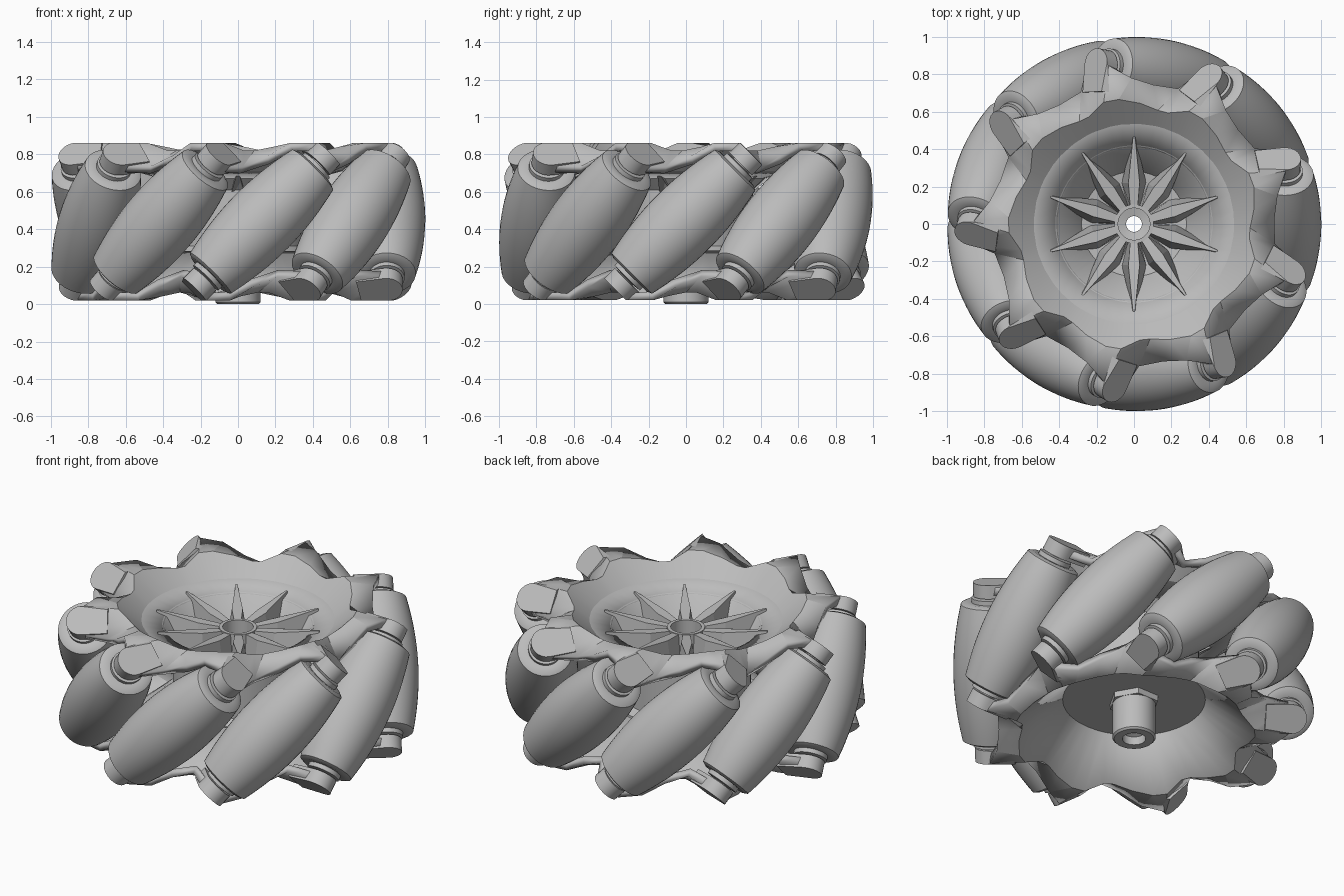
import bpy, bmesh
from math import radians, sin, cos, pi, sqrt
from mathutils import Matrix, Vector

if "Cube" in bpy.data.objects:
    bpy.data.objects.remove(bpy.data.objects["Cube"])

grey = bpy.data.materials.new("plain_grey")
grey.use_nodes = True
COLOR = (0.5, 0.5, 0.5, 1)
grey.diffuse_color = COLOR
grey.node_tree.nodes["Principled BSDF"].inputs["Base Color"].default_value = COLOR

COUNT = 9            # rollers
STEP = 2 * pi / COUNT
FIRST = radians(-81)  # angle of the first roller
MID = 0.44           # height of the wheel's middle
TOP = 0.86           # height of the flat upper face
AXLE = 0.8           # distance from wheel axis to roller axis


def finish(name, bm, matrix=None, smooth=30, fix=True):
    if fix:
        bmesh.ops.recalc_face_normals(bm, faces=bm.faces)
    mesh = bpy.data.meshes.new(name)
    bm.to_mesh(mesh)
    bm.free()
    mesh.materials.append(grey)
    ob = bpy.data.objects.new(name, mesh)
    bpy.context.collection.objects.link(ob)
    if matrix:
        ob.matrix_world = matrix
    if smooth:
        bpy.ops.object.select_all(action='DESELECT')
        ob.select_set(True)
        bpy.context.view_layer.objects.active = ob
        bpy.ops.object.shade_smooth_by_angle(angle=radians(smooth))
    return ob


def prism(bm, low, high):
    """Close two matching outlines into a solid."""
    a, b = [[bm.verts.new(p) for p in ring] for ring in (low, high)]
    bm.faces.new(a)
    bm.faces.new(b)
    for i in range(len(a)):
        j = (i + 1) % len(a)
        bm.faces.new((a[i], a[j], b[j], b[i]))


def lathe(bm, profile, sides=48, closed=False):
    """Spin (radius, height) points around z."""
    rings = [[bm.verts.new((r * cos(2 * pi * i / sides), r * sin(2 * pi * i / sides), z))
              for i in range(sides)] for r, z in profile]
    pairs = list(zip(rings, rings[1:]))
    if closed:
        pairs.append((rings[-1], rings[0]))
    for a, b in pairs:
        for i in range(sides):
            j = (i + 1) % sides
            bm.faces.new((a[i], a[j], b[j], b[i]))
    if not closed:
        bm.faces.new(rings[0])
        bm.faces.new(rings[-1])


def roller_frame(k):
    """Local z runs along the slanted roller axis, local x points outward."""
    a = FIRST + k * STEP
    out = Vector((cos(a), sin(a), 0))
    axis = Vector((-sin(a), cos(a), 1)).normalized()
    side = axis.cross(out)
    m = Matrix((out, side, axis)).transposed().to_4x4()
    m.translation = out * AXLE + Vector((0, 0, MID))
    return m


# Barrel rollers whose outline stays on the wheel's outer circle
HALF = 0.39
barrel = [(1 - sqrt(AXLE ** 2 + s * s / 2), s)
          for s in [HALF * (i / 8 - 1) for i in range(17)]]
end = barrel[0][0]
outline = ([(0.05, -0.46), (0.05, -0.43), (0.095, -0.425), (0.095, -0.4),
            (end - 0.025, -HALF - 0.012)] + barrel +
           [(end - 0.025, HALF + 0.012), (0.095, 0.4), (0.095, 0.425),
            (0.05, 0.43), (0.05, 0.46)])
for k in range(COUNT):
    bm = bmesh.new()
    lathe(bm, outline, 40)
    finish(f"roller_{k + 1}", bm, roller_frame(k))

# Rounded lugs that hold both ends of each roller, trimmed flush with the flat faces
arc = [(0.085 * cos(radians(t)), 0.085 * sin(radians(t))) for t in range(-90, 91, 15)]
plan = [(-0.15, -0.085)] + arc + [(-0.15, 0.085)]
for k in range(COUNT):
    for label, sign in (("top", 1), ("bottom", -1)):
        bm = bmesh.new()
        prism(bm, *[[(x, y, sign * s) for x, y in plan] for s in (0.435, 0.513)])
        bm.transform(roller_frame(k) @ Matrix.Rotation(sign * radians(10), 4, 'Z'))
        limit = MID + sign * (TOP - MID)
        cut = bmesh.ops.bisect_plane(bm, geom=bm.verts[:] + bm.edges[:] + bm.faces[:],
                                     plane_co=(0, 0, limit), plane_no=(0, 0, sign),
                                     clear_outer=True)["geom_cut"]
        bmesh.ops.holes_fill(bm, edges=[e for e in cut if isinstance(e, bmesh.types.BMEdge)])
        finish(f"{label}_lug_{k + 1}", bm)

# One tooth of the flange, counted from a roller:
# outer angle, outer radius, outer height, inner angle, inner radius
TOOTH = [(12, 0.78, TOP, 18, 0.67), (20, 0.855, TOP, 25, 0.67),
         (27.7, 0.88, 0.738, 34, 0.62), (33, 0.76, 0.735, 39, 0.62),
         (43, 0.75, 0.79, 48, 0.645)]


def flange(name, sign, dish):
    """Saw-toothed rim around a conical dish, given as (radius, height) rings."""
    bm = bmesh.new()
    r0, z0 = dish[-1]
    columns = []
    for k in range(COUNT):
        for u, r, z, v, edge in TOOTH:
            rim = z0 + (edge - r0) / (0.67 - r0) * (TOP - z0)
            points = [(v, *ring) for ring in dish] + [(v, edge, rim), (u, r, z)]
            column = []
            for deg, q, h in points:
                a = FIRST + sign * (k * STEP + radians(deg))
                column.append(bm.verts.new((q * cos(a), q * sin(a), MID + sign * (h - MID))))
            columns.append(column)
    for i, a in enumerate(columns):
        b = columns[(i + 1) % len(columns)]
        for j in range(len(a) - 1):
            bm.faces.new((a[j], a[j + 1], b[j + 1], b[j]))
    ob = finish(name, bm, smooth=16, fix=False)
    mod = ob.modifiers.new("thickness", 'SOLIDIFY')
    mod.thickness = 0.045
    mod.offset = -1


flange("top_flange", 1, [(0.41, 0.715), (0.535, 0.75)])
flange("bottom_flange", -1, [(0.395, 0.63)])

# Central drum with a dished well on top
bm = bmesh.new()
lathe(bm, [(0.09, 0.25), (0.40, 0.25), (0.40, 0.28), (0.36, 0.31), (0.36, 0.61), (0.42, 0.67),
           (0.42, 0.72), (0.405, 0.71), (0.28, 0.51), (0.09, 0.48)], 54, True)
finish("drum", bm)

# Hollow hub through the middle
bm = bmesh.new()
lathe(bm, [(0.065, 0), (0.11, 0), (0.12, 0.01), (0.12, 0.3), (0.105, 0.4), (0.105, 0.705),
           (0.085, 0.705), (0.085, 0.6), (0.042, 0.59), (0.042, 0.06), (0.065, 0.05)], 36, True)
finish("hub", bm)

# Six-sided collar at the foot of the hub
bm = bmesh.new()
lathe(bm, [(0.1, 0.215), (0.14, 0.215), (0.14, 0.27), (0.1, 0.27)], 6, True)
finish("hub_collar", bm, smooth=0)


def diamond(stations):
    """Mirror (distance, half width, height) points into a closed outline."""
    return [(x, -w, z) for x, w, z in stations] + [(x, w, z) for x, w, z in stations[::-1]]


# Faceted spokes rising from the well to a thin ridge
for k in range(10):
    bm = bmesh.new()
    prism(bm, diamond([(0.08, 0.03, 0.47), (0.22, 0.065, 0.49), (0.47, 0.008, 0.69)]),
          diamond([(0.095, 0.02, 0.7), (0.22, 0.03, 0.71), (0.47, 0.005, 0.745)]))
    finish(f"spoke_{k + 1}", bm, Matrix.Rotation(radians(90 + 36 * k), 4, 'Z'), smooth=0)
